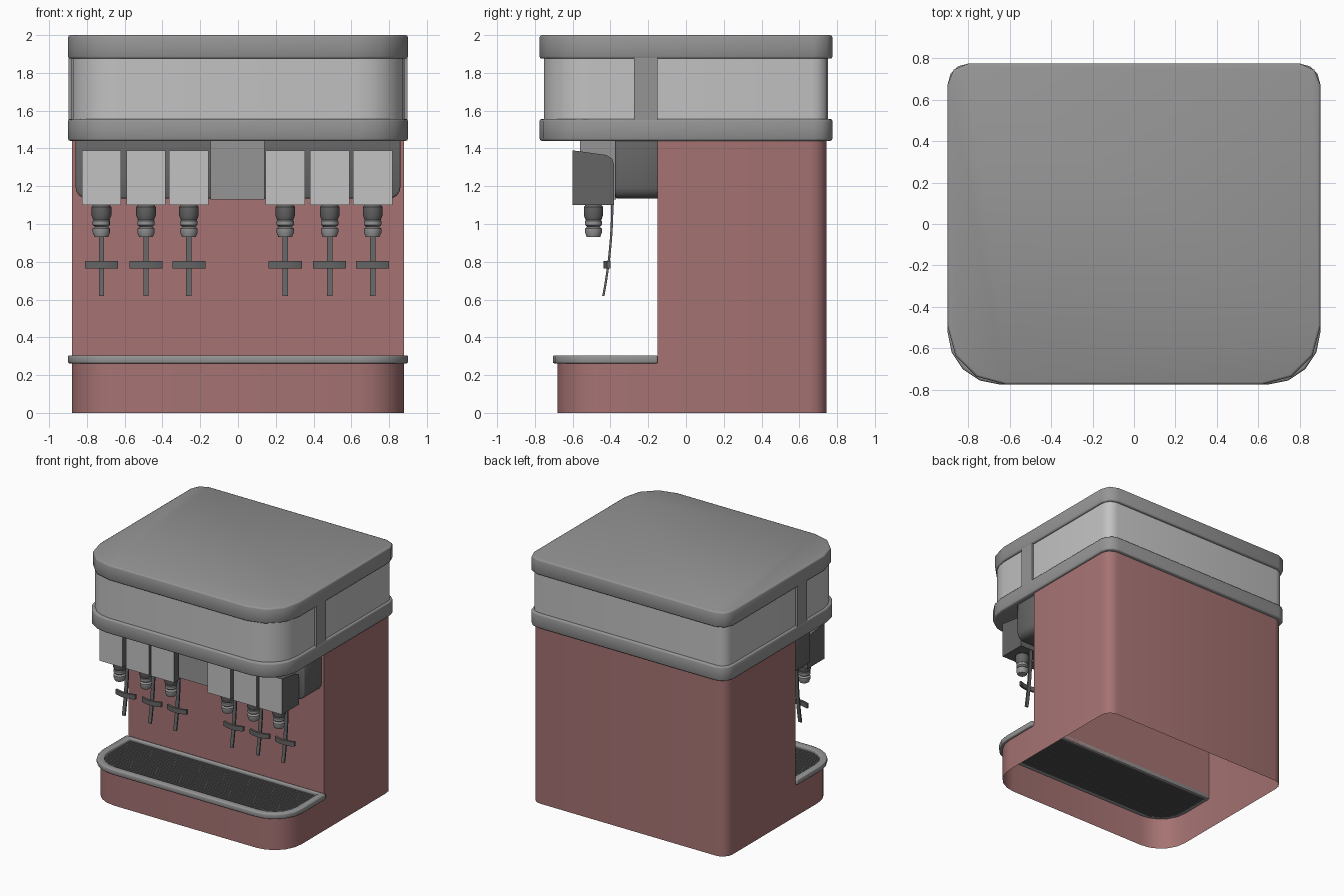
import bpy, bmesh
from math import cos, sin, pi, radians, sqrt
from mathutils import Vector

cube = bpy.data.objects.get("Cube")
if cube:
    bpy.data.objects.remove(cube)


def material(name, r, g, b):
    m = bpy.data.materials.new(name)
    m.use_nodes = True
    m.diffuse_color = (r, g, b, 1)
    m.node_tree.nodes["Principled BSDF"].inputs["Base Color"].default_value = (r, g, b, 1)
    return m


RED = material("dusty_red", .38, .17, .17)
GREY = material("mid_grey", .30, .30, .30)
LIGHT = material("light_grey", .54, .54, .54)
DARK = material("dark_grey", .13, .13, .13)


def finish(name, bm, *mats, smooth=50):
    mesh = bpy.data.meshes.new(name)
    bm.to_mesh(mesh)
    bm.free()
    obj = bpy.data.objects.new(name, mesh)
    bpy.context.collection.objects.link(obj)
    for m in mats:
        mesh.materials.append(m)
    bpy.ops.object.select_all(action='DESELECT')
    obj.select_set(True)
    bpy.context.view_layer.objects.active = obj
    bpy.ops.object.shade_smooth_by_angle(angle=radians(smooth))
    return obj


def outline(hx, y0, y1, r_front, r_back, seg_front=3, seg_back=2):
    """Counter-clockwise rounded rectangle; a zero radius gives a square corner."""
    pts = []
    for i, (sx, sy) in enumerate([(-1, -1), (1, -1), (1, 1), (-1, 1)]):
        r, seg = (r_front, seg_front) if sy < 0 else (r_back, seg_back)
        cx, cy = sx * (hx - r), (y0 + r if sy < 0 else y1 - r)
        for k in range(seg + 1 if r else 1):
            a = pi + (i + k / seg) * pi / 2
            pts.append((cx + r * cos(a), cy + r * sin(a)))
    return pts


def place(a, b, t, axis):
    return {'x': (t, a, b), 'y': (a, t, b), 'z': (a, b, t)}[axis]


def bevel_sharp(bm, width):
    edges = [e for e in bm.edges if len(e.link_faces) == 2 and e.calc_face_angle() > radians(60)]
    bmesh.ops.bevel(bm, geom=edges, offset=width, segments=2, profile=.5, affect='EDGES')


def prism_mesh(pts, lo, hi, axis='z'):
    bm = bmesh.new()
    a = [bm.verts.new(place(*p, lo, axis)) for p in pts]
    b = [bm.verts.new(place(*p, hi, axis)) for p in pts]
    bm.faces.new(a[::-1])
    bm.faces.new(b)
    for i in range(len(pts)):
        j = (i + 1) % len(pts)
        bm.faces.new((a[i], a[j], b[j], b[i]))
    bmesh.ops.recalc_face_normals(bm, faces=bm.faces)
    return bm


def prism(name, pts, lo, hi, mat, axis='z', bevel=0):
    bm = prism_mesh(pts, lo, hi, axis)
    if bevel:
        bevel_sharp(bm, bevel)
    return finish(name, bm, mat)


def box(name, x0, x1, y0, y1, z0, z1, mat, bevel=0):
    return prism(name, [(x0, y0), (x1, y0), (x1, y1), (x0, y1)], z0, z1, mat, bevel=bevel)


# Cabinet: a thin shell, open underneath, with a low front and tall back
STEP, DECK, TOP = -.15, .265, 1.45
ring = outline(.88, -.68, .745, .24, .09, 5, 4)
left, right = (-.88, STEP), (.88, STEP)
front = [left] + [p for p in ring if p[1] < 0] + [right]
back = [right] + [p for p in ring if p[1] > 0] + [left]
bm = bmesh.new()
for path, z0, z1 in ((front, 0, DECK), (back, 0, DECK), (back, DECK, TOP), ([left, right], DECK, TOP)):
    for p, q in zip(path, path[1:]):
        bm.faces.new([bm.verts.new(v) for v in ((*p, z0), (*q, z0), (*q, z1), (*p, z1))])
bmesh.ops.remove_doubles(bm, verts=bm.verts, dist=.0005)
finish("cabinet", bm, RED)

# Drip tray rim
outer = outline(.9, -.705, STEP, .25, 0, 5)
inner = outline(.845, -.65, STEP - .025, .2, 0, 5)
bm = bmesh.new()
loops = [[bm.verts.new((*p, z)) for p in pts]
         for pts, z in ((outer, .262), (outer, .305), (inner, .305), (inner, .262))]
n = len(outer)
for k in range(4):
    a, b = loops[k], loops[(k + 1) % 4]
    for i in range(n):
        j = (i + 1) % n
        bm.faces.new((a[i], a[j], b[j], b[i]))
bmesh.ops.recalc_face_normals(bm, faces=bm.faces)
bevel_sharp(bm, .008)
finish("tray_rim", bm, GREY)

# Drip tray slats, shortened to follow the rounded front corners
pitch, count = .02, 24
for i in range(count):
    y = -.65 + (i + .5) * pitch
    d = max(0, -.45 - y)
    hx = .65 + sqrt(.04 - d * d) - .003
    box(f"tray_slat_{i + 1}", -hx, hx, y - .0075, y + .0075, .258, .28, DARK)

# Head: two bands around an inset light panel, joined by side posts
prism("head_lower_band", outline(.9, -.775, .775, .25, .1, 4, 3), 1.44, 1.557, GREY, bevel=.012)
prism("head_top_band", outline(.9, -.775, .775, .28, .1, 3, 2), 1.875, 2, GREY, bevel=.012)
prism("head_panel", outline(.882, -.752, .752, .25, .085, 5, 4), 1.55, 1.88, LIGHT)
for side, s in (("left", 1), ("right", -1)):
    x0, x1 = sorted((s * .86, s * .898))
    box(f"{side}_post", x0, x1, -.275, -.15, 1.545, 1.885, GREY)

# Valve mount with rounded lower corners, and the centre cover
prism("valve_mount", outline(.86, 1.135, 1.45, .06, 0, 4), -.375, -.145, DARK, 'y', bevel=.01)
box("centre_cover", -.145, .14, -.56, -.37, 1.13, 1.445, GREY)


def valve_body(name, x):
    side = [(-.6, 1.1), (-.38, 1.1), (-.38, 1.31), (-.39, 1.345), (-.42, 1.365), (-.6, 1.39)]
    bm = prism_mesh(side, x - .104, x + .104, 'x')
    for f in bm.faces:
        f.material_index = 1 if f.normal.y < -.9 else 0
    finish(name, bm, DARK, LIGHT, smooth=40)


def nozzle(name, x, y, sides=14):
    profile = [(.04, 1.105), (.052, 1.09), (.052, 1.045), (.042, 1.02), (.046, 1.015),
               (.046, .995), (.034, .985), (.046, .975), (.046, .955), (.036, .93)]
    bm = bmesh.new()
    rings = [[bm.verts.new((x + r * cos(2 * pi * k / sides), y + r * sin(2 * pi * k / sides), z))
              for k in range(sides)] for r, z in profile]
    for a, b in zip(rings, rings[1:]):
        for k in range(sides):
            j = (k + 1) % sides
            bm.faces.new((a[k], a[j], b[j], b[k]))
    bm.faces.new(rings[0])
    bm.faces.new(rings[-1])
    bmesh.ops.recalc_face_normals(bm, faces=bm.faces)
    for f in bm.faces:
        f.material_index = 1 if f.calc_center_median().z < 1.02 else 0
    finish(name, bm, DARK, GREY, smooth=35)


def lever(name, x):
    # Curved strip bending forward towards its lower end
    heights = [1.12 - .05 * k for k in range(11)]
    curve = [(-.39 - .19 * (1.12 - z) ** 2, z) for z in heights]
    strip = [(y - .006, z) for y, z in curve] + [(y + .006, z) for y, z in reversed(curve)]
    prism(name, strip, x - .014, x + .014, DARK, 'x')
    # Bowed push bar
    bow = [(.0875 * k / 4, -.438 + .02 * (k / 4) ** 2) for k in range(-4, 5)]
    bar = [(x + u, y) for u, y in bow] + [(x + u, y + .018) for u, y in reversed(bow)]
    prism(name + "_bar", bar, .765, .803, DARK)


# Six dispensing valves
for i, x in enumerate((-.723, -.487, -.26, .25, .485, .713)):
    valve_body(f"valve_{i + 1}", x)
    nozzle(f"nozzle_{i + 1}", x, -.49)
    lever(f"lever_{i + 1}", x)
